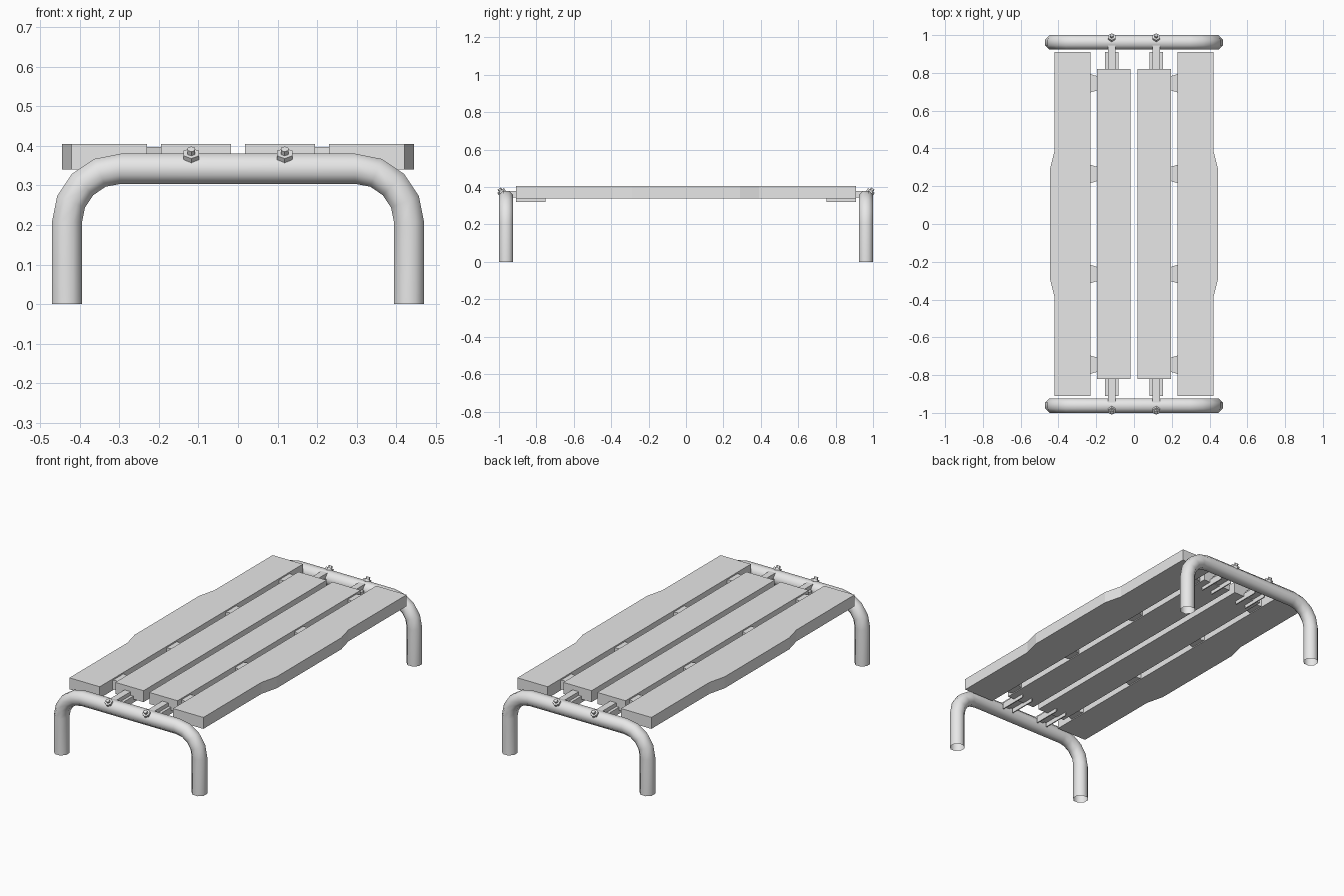
import bpy, bmesh, math
from mathutils import Vector, Matrix

cube = bpy.data.objects.get("Cube")
if cube:
    bpy.data.objects.remove(cube, do_unlink=True)

grey = bpy.data.materials.new("plain_grey")
grey.use_nodes = True
grey.diffuse_color = (0.8, 0.8, 0.8, 1)
grey.node_tree.nodes["Principled BSDF"].inputs["Base Color"].default_value = (0.8, 0.8, 0.8, 1)


def finish(name, bm, smooth=False):
    bmesh.ops.recalc_face_normals(bm, faces=bm.faces)
    mesh = bpy.data.meshes.new(name)
    bm.to_mesh(mesh)
    bm.free()
    mesh.materials.append(grey)
    obj = bpy.data.objects.new(name, mesh)
    bpy.context.collection.objects.link(obj)
    if smooth:
        bpy.ops.object.select_all(action='DESELECT')
        obj.select_set(True)
        bpy.context.view_layer.objects.active = obj
        bpy.ops.object.shade_smooth_by_angle(angle=math.radians(50))
    return obj


def slab(bm, outline, low, high):
    """Extrude a plan outline between two heights."""
    face = bm.faces.new([bm.verts.new((x, y, low)) for x, y in outline])
    new = bmesh.ops.extrude_face_region(bm, geom=[face])["geom"]
    verts = [g for g in new if isinstance(g, bmesh.types.BMVert)]
    bmesh.ops.translate(bm, verts=verts, vec=(0, 0, high - low))


def box(bm, x0, x1, y0, y1, z0, z1):
    slab(bm, [(x0, y0), (x1, y0), (x1, y1), (x0, y1)], z0, z1)


def flipped(outline, sx, sy):
    return [(x * sx, y * sy) for x, y in outline]


TUBE_R, TUBE_Y, SIDES = 0.038, 0.962, 8
BEND_X, BEND_Z, BEND_R = 0.297, 0.207, 0.135


def tube_frame(name, y):
    """Open tube bent into an upside-down U."""
    bm = bmesh.new()
    half = [(BEND_X + BEND_R, 0, 0)]
    for i in range(5):
        a = math.radians(22.5 * i)
        half.append((BEND_X + BEND_R * math.cos(a), BEND_Z + BEND_R * math.sin(a), a))
    path = half + [(-x, z, math.pi - a) for x, z, a in reversed(half)]
    rings = []
    for x, z, a in path:
        ring = []
        for k in range(SIDES):
            t = 2 * math.pi * (k + 0.5) / SIDES
            r = TUBE_R / math.cos(math.pi / SIDES)
            out, side = r * math.cos(t), r * math.sin(t)
            ring.append(bm.verts.new((x + out * math.cos(a), y + side, z + out * math.sin(a))))
        rings.append(ring)
    for a, b in zip(rings, rings[1:]):
        for k in range(SIDES):
            n = (k + 1) % SIDES
            bm.faces.new((a[k], a[n], b[n], b[k]))
    finish(name, bm, smooth=True)


# Planks: outer ones swell at the middle
outer = [(0.23, -0.91), (0.42, -0.91), (0.42, -0.39), (0.445, -0.29),
         (0.445, 0.29), (0.42, 0.39), (0.42, 0.91), (0.23, 0.91)]
for side, sx in (("left", 1), ("right", -1)):
    bm = bmesh.new()
    slab(bm, flipped(outer, sx, 1), 0.34, 0.405)
    finish(side + "_outer_plank", bm)

    bm = bmesh.new()
    box(bm, sx * 0.018, sx * 0.195, -0.82, 0.82, 0.34, 0.405)
    finish(side + "_inner_plank", bm)

    # Spacers between the planks
    bm = bmesh.new()
    for y in (-0.745, -0.265, 0.265, 0.745):
        wedge = [(0.19, y - 0.036), (0.235, y - 0.05), (0.235, y + 0.05), (0.19, y + 0.036)]
        slab(bm, flipped(wedge, sx, 1), 0.345, 0.397)
    finish(side + "_spacers", bm)

# End frames, with brackets and bolts for each inner plank
for end, sy in (("front", -1), ("back", 1)):
    tube_frame(end + "_tube_frame", sy * TUBE_Y)
    for side, c in (("left", 0.118), ("right", -0.118)):
        bm = bmesh.new()
        # Base plate with a raised tongue reaching the tube
        box(bm, c - 0.035, c + 0.035, sy * 0.80, sy * 0.91, 0.345, 0.357)
        box(bm, c - 0.019, c + 0.019, sy * 0.81, sy * 0.945, 0.345, 0.378)
        # Thin flanges running below the plank
        for s in (-1, 1):
            x = c + s * 0.033
            box(bm, x - 0.003, x + 0.003, sy * 0.75, sy * 0.91, 0.32, 0.357)
        finish(f"{end}_{side}_bracket", bm)

        # Hexagonal nut and bolt tip, tilted outward
        bm = bmesh.new()
        axis = Vector((0, sy * 0.6, 0.8))
        turn = axis.to_track_quat('Z', 'Y').to_matrix().to_4x4()
        start = Vector((c, sy * TUBE_Y, 0.342))
        for radius, far, depth in ((0.022, 0.041, 0.016), (0.011, 0.053, 0.018)):
            bmesh.ops.create_cone(bm, cap_ends=True, segments=6, radius1=radius,
                                  radius2=radius, depth=depth,
                                  matrix=Matrix.Translation(start + axis * far) @ turn)
        finish(f"{end}_{side}_bolt", bm)
